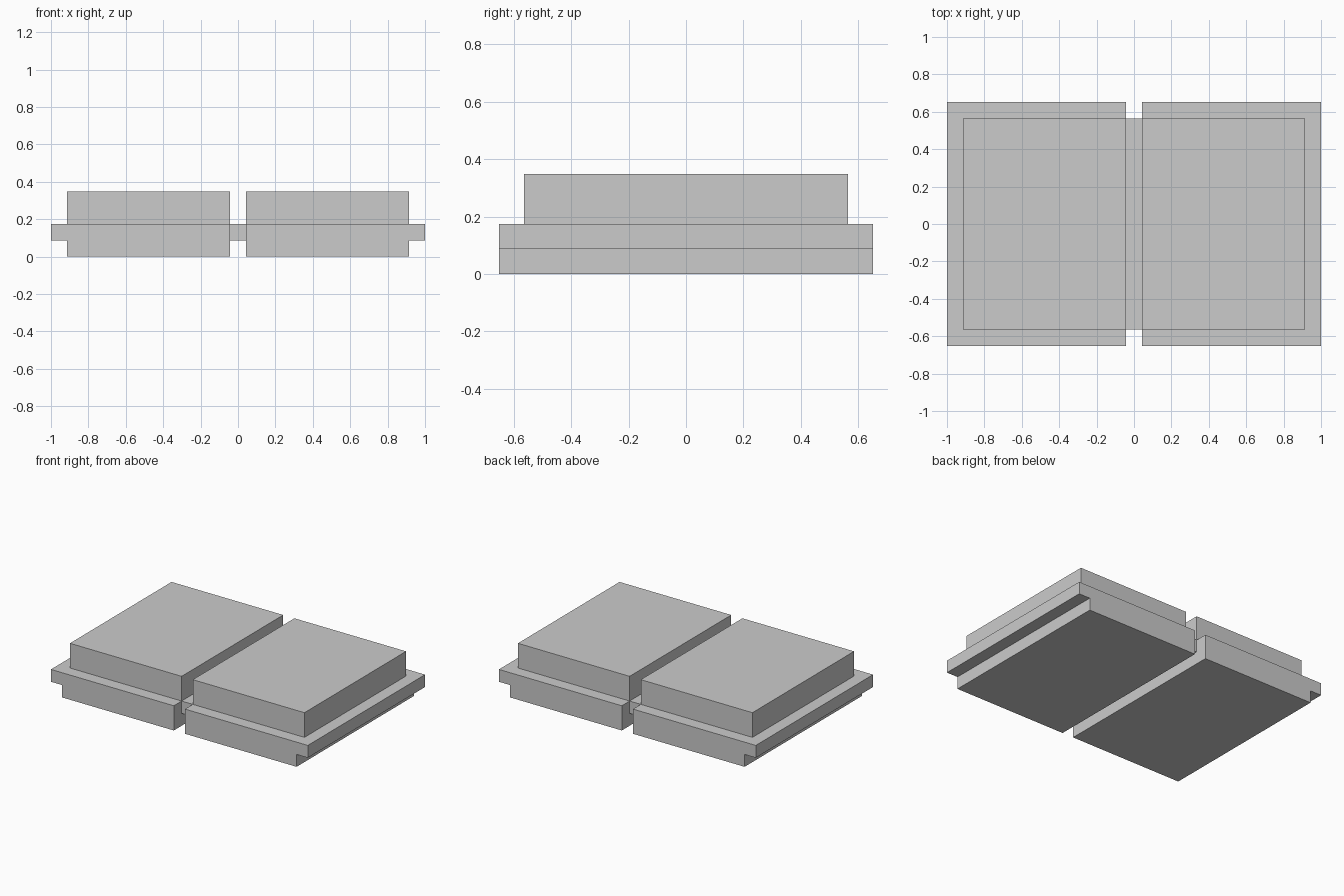
import bpy
import bmesh

if "Cube" in bpy.data.objects:
    bpy.data.objects.remove(bpy.data.objects["Cube"])

U = 2 / 23  # one grid step; the model is 23 x 15 x 4 steps


def extruded(name, profile, half_depth, mirror=False):
    """Extrude an XZ profile (in grid steps) along Y, optionally mirrored over X."""
    bm = bmesh.new()
    face = bm.faces.new([bm.verts.new((x * U, -half_depth * U, z * U)) for x, z in profile])
    new = bmesh.ops.extrude_face_region(bm, geom=[face])["geom"]
    verts = [v for v in new if isinstance(v, bmesh.types.BMVert)]
    bmesh.ops.translate(bm, verts=verts, vec=(0, 2 * half_depth * U, 0))
    bmesh.ops.recalc_face_normals(bm, faces=bm.faces[:])
    mesh = bpy.data.meshes.new(name)
    bm.to_mesh(mesh)
    bm.free()
    obj = bpy.data.objects.new(name, mesh)
    bpy.context.collection.objects.link(obj)
    if mirror:
        mod = obj.modifiers.new("Mirror", 'MIRROR')
        mod.use_mirror_merge = False
    return obj


# Lower slabs with an overhanging lip on the outer side
extruded("base_slabs", [(0.5, 0), (10.5, 0), (10.5, 1), (11.5, 1), (11.5, 2), (0.5, 2)], 7.5, True)

# Raised blocks, set back from the front, back and outer edges
extruded("top_blocks", [(0.5, 2), (10.5, 2), (10.5, 4), (0.5, 4)], 6.5, True)

# Thin strip joining the two halves
extruded("centre_bridge", [(-0.5, 1), (0.5, 1), (0.5, 2), (-0.5, 2)], 6.5)
